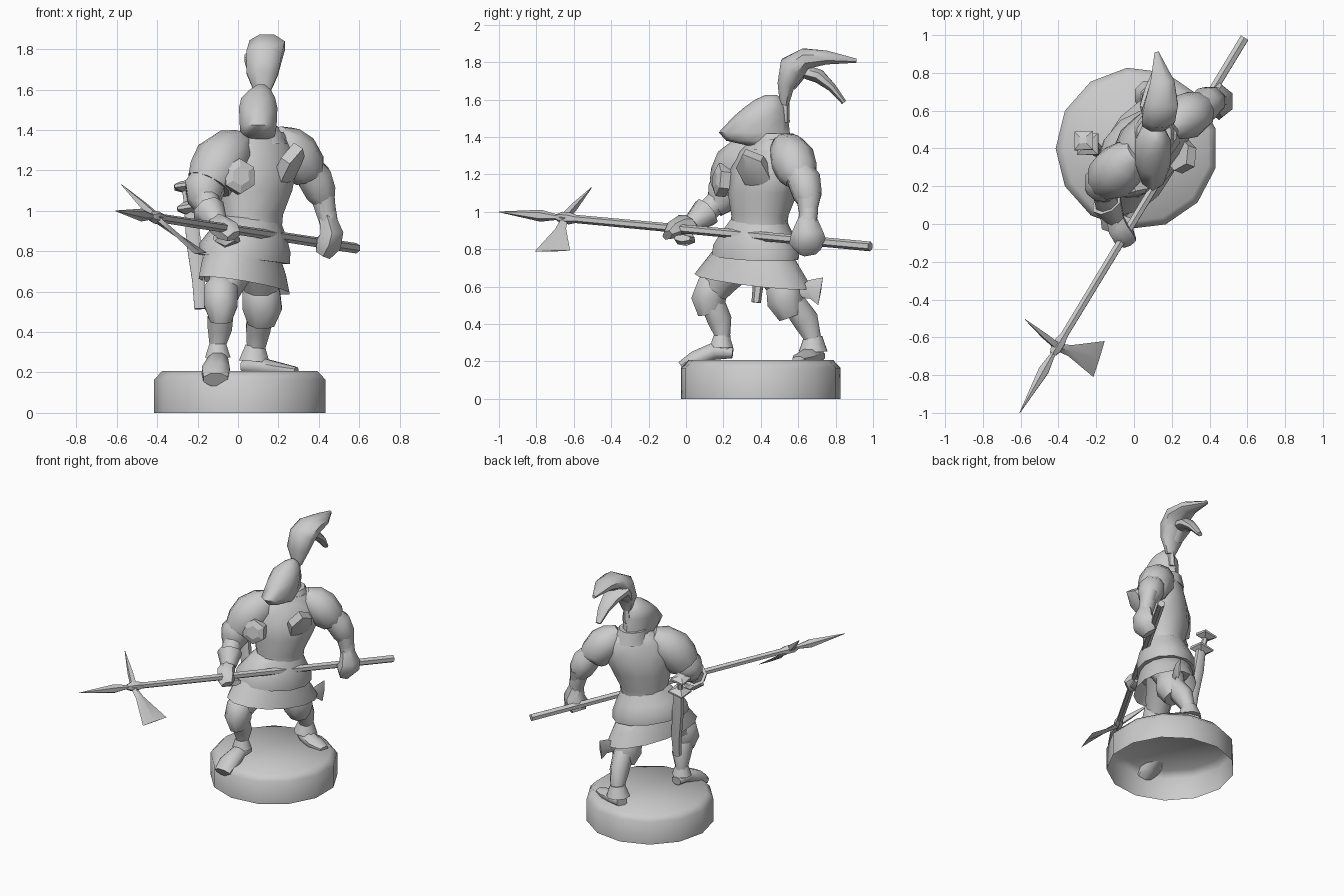
import bpy, bmesh, math
from mathutils import Vector, Matrix


def skin(name, rings, cap_start=True, cap_end=True, angle=55):
    """Skin a list of equal-sized point rings into one object."""
    bm = bmesh.new()
    vs = [[bm.verts.new(p) for p in r] for r in rings]
    n = len(vs[0])
    for a, b in zip(vs, vs[1:]):
        for i in range(n):
            j = (i + 1) % n
            bm.faces.new((a[i], a[j], b[j], b[i]))
    if cap_start:
        bm.faces.new(vs[0])
    if cap_end:
        bm.faces.new(vs[-1])
    bmesh.ops.recalc_face_normals(bm, faces=bm.faces[:])
    me = bpy.data.meshes.new(name)
    bm.to_mesh(me)
    bm.free()
    ob = bpy.data.objects.new(name, me)
    bpy.context.collection.objects.link(ob)
    bpy.context.view_layer.objects.active = ob
    ob.select_set(True)
    bpy.ops.object.shade_smooth_by_angle(angle=math.radians(angle))
    ob.select_set(False)
    return ob


def tube(name, path, sides=8, side=(1, 0, 0), phase=0.5, angle=55):
    """path: (x, y, z, width radius, depth radius); width lies along 'side'."""
    pts = [Vector(p[:3]) for p in path]
    rings = []
    for i, p in enumerate(path):
        t = (pts[min(i + 1, len(pts) - 1)] - pts[max(i - 1, 0)]).normalized()
        u = Vector(side)
        u = (u - t * u.dot(t)).normalized()
        v = t.cross(u)
        a, b = p[3], p[4] if len(p) > 4 else p[3]
        rings.append([pts[i] + u * a * math.cos(k) + v * b * math.sin(k)
                      for k in ((j + phase) * math.tau / sides for j in range(sides))])
    return skin(name, rings, angle=angle)


def stack(name, levels, sides=10, tilt=(0, 0), cap=(True, True)):
    """levels: (x, y, z, rx, ry, turn in degrees) of horizontal ellipses."""
    rings = []
    for x, y, z, rx, ry, turn in levels:
        rot = Matrix.Rotation(math.radians(turn), 3, 'Z')
        ring = []
        for j in range(sides):
            k = (j + 0.5) * math.tau / sides
            d = rot @ Vector((rx * math.cos(k), ry * math.sin(k), 0))
            d.z = d.x * tilt[0] + d.y * tilt[1]
            ring.append(Vector((x, y, z)) + d)
        rings.append(ring)
    return skin(name, rings, *cap)


# Hollow round base, open underneath
stack("base", [(.015, .4, 0, .43, .43, 0), (.015, .4, .165, .43, .43, 0),
               (.015, .4, .207, .39, .39, 0)], 13, cap=(False, True))

# Legs, greaves and feet
tube("right_thigh", [(-.01, .3, .76, .12), (-.06, .19, .64, .09, .1), (-.085, .14, .56, .075)])
tube("right_knee", [(-.08, .18, .65, .06), (-.085, .145, .61, .09), (-.085, .12, .53, .09, .1),
                    (-.085, .13, .45, .055, .07)])
tube("right_shin", [(-.085, .14, .52, .07), (-.09, .18, .42, .065, .07), (-.1, .195, .34, .045),
                    (-.1, .2, .25, .045)])
tube("right_ankle_cuff", [(-.1, .19, .34, .046), (-.1, .19, .275, .068)])
tube("right_foot", [(-.095, .25, .245, .04, .03), (-.1, .15, .255, .055, .05),
                    (-.11, .05, .21, .075, .05), (-.11, -.02, .165, .065, .04)])
tube("left_thigh", [(.1, .43, .76, .12), (.115, .5, .64, .095, .1), (.115, .55, .55, .08)])
tube("left_knee", [(.115, .5, .64, .08), (.115, .52, .6, .1), (.12, .53, .52, .105), (.115, .56, .44, .07)])
tube("left_shin", [(.115, .57, .52, .07), (.1, .64, .42, .065, .075), (.09, .675, .33, .05), (.085, .69, .25, .05)])
tube("left_ankle_cuff", [(.085, .68, .335, .052), (.08, .68, .255, .082)])
tube("left_foot", [(.03, .71, .23, .04, .035), (.1, .67, .23, .06, .05), (.2, .63, .215, .065, .038),
                   (.29, .6, .21, .035, .018)], side=(0, 1, 0))
tube("left_knee_wing", [(.15, .6, .565, .015, .025), (.185, .66, .585, .018, .05), (.2, .72, .575, .008, .075)],
     4, phase=0)

# Skirt and body armour, turned so the right shoulder leads
stack("skirt", [(.03, .36, .63, .335, .2, 65), (.03, .365, .72, .275, .185, 60),
                (.03, .365, .81, .21, .16, 55)], 14, tilt=(-.13, -.08), cap=(False, True))
stack("hip_plate", [(.03, .37, .76, .262, .2, 50), (.035, .375, .82, .255, .2, 50),
                    (.05, .38, .88, .215, .175, 48), (.065, .39, .96, .16, .135, 45)], 12, tilt=(-.1, -.02))
stack("breastplate", [(.065, .39, .92, .165, .14, 45), (.07, .395, .98, .165, .14, 45),
                      (.08, .41, 1.1, .205, .17, 42), (.095, .43, 1.22, .235, .16, 42),
                      (.1, .45, 1.32, .21, .125, 42), (.115, .46, 1.39, .12, .095, 35)], 12)
stack("neck_guard", [(.12, .47, 1.33, .13, .13, 0), (.105, .47, 1.42, .095, .105, 0)])

# Helmet with beaked visor
stack("helmet", [(.1, .45, 1.35, .075, .1, 0), (.1, .39, 1.38, .09, .175, 0),
                 (.1, .365, 1.425, .096, .19, 0), (.1, .4, 1.51, .1, .145, 0),
                 (.1, .425, 1.56, .088, .112, 0), (.11, .445, 1.6, .055, .075, 0),
                 (.115, .455, 1.625, .02, .03, 0)], 10)

# Feather plume in its holder
tube("plume_holder", [(.11, .525, 1.48, .03), (.12, .53, 1.62, .022)], 6)
tube("plume_upper", [(.12, .525, 1.57, .035, .025), (.12, .535, 1.68, .085, .05), (.13, .57, 1.77, .095, .08),
                     (.145, .64, 1.82, .095, .06), (.15, .75, 1.825, .07, .04), (.12, .91, 1.808, .012, .012)])
tube("plume_lower", [(.1, .55, 1.68, .05, .045), (.1, .62, 1.755, .075, .045), (.12, .71, 1.725, .065, .04),
                     (.13, .78, 1.665, .045, .025), (.13, .845, 1.585, .02, .015)])

# Arms: shoulder plates, elbow plates, forearms and gauntlets
tube("right_shoulder_plate", [(.02, .38, 1.34, .07), (-.03, .335, 1.3, .118), (-.085, .285, 1.245, .137),
                              (-.12, .255, 1.18, .132), (-.145, .235, 1.13, .115)], 10)
tube("right_elbow_plate", [(-.145, .23, 1.17, .085), (-.165, .215, 1.12, .105), (-.165, .19, 1.06, .09),
                           (-.155, .15, 1.02, .06)])
tube("right_forearm", [(-.165, .2, 1.09, .065), (-.14, .1, .99, .065), (-.1, .03, .93, .045)])
tube("right_gauntlet_cuff", [(-.145, .11, 1.0, .085), (-.1, .03, .935, .052)])
tube("right_hand", [(-.105, .04, .935, .05), (-.085, -.02, .925, .06), (-.05, -.07, .9, .065, .05),
                    (-.02, -.1, .875, .045, .025)], 6)
tube("right_fingers", [(-.105, -.02, .88, .045, .03), (-.06, .0, .845, .055, .028), (-.005, -.02, .86, .05, .02)],
     6, side=(.5, .85, 0))
tube("left_shoulder_plate", [(.19, .5, 1.37, .06), (.23, .54, 1.33, .105), (.28, .57, 1.28, .122),
                             (.33, .6, 1.21, .11), (.345, .615, 1.18, .09)], 10, side=(0, 1, 0))
tube("left_elbow_plate", [(.335, .6, 1.22, .08), (.38, .635, 1.16, .092), (.41, .65, 1.09, .082),
                          (.43, .655, 1.04, .055)], side=(0, 1, 0))
tube("left_forearm", [(.4, .65, 1.12, .06), (.435, .655, 1.0, .055), (.46, .65, .9, .045)])
tube("left_gauntlet_cuff", [(.425, .655, 1.1, .055, .075), (.445, .65, .97, .045)])
tube("left_hand", [(.44, .65, .98, .045), (.465, .65, .89, .065, .085), (.45, .65, .84, .072, .1),
                   (.42, .66, .785, .045, .06)], 6)

# Armpit discs
for name, c, n, side, w, d in (
        ("right_armpit_disc", (.005, .185, 1.17), (.25, -.95, .1), (0, 0, 1), .088, .085),
        ("left_armpit_disc", (.25, .37, 1.205), (.8, -.3, -.55), (.1, -.11, .2), .14, .09)):
    c, n = Vector(c), Vector(n).normalized()
    tube(name, [(*(c - n * .035), w, d), (*(c + n * .02), w, d), (*(c + n * .035), w * .55, d * .55)],
         6, side=side, phase=0, angle=20)

# Polearm: shaft, socket, top spike, back spike, axe blade
butt, head, tip = Vector((.585, .985, .815)), Vector((-.41, -.655, .968)), Vector((-.605, -1.0, 1.0))
tube("shaft", [(*butt, .026), (*head, .022)], 6)
tube("socket", [(*head.lerp(butt, t), r) for t, r in ((.04, .022), (.02, .032), (-.005, .032), (-.02, .02))], 6)
tube("top_spike", [(*head.lerp(tip, t), r) for t, r in ((0, .018), (.12, .016), (.35, .032), (1, .002))], 6)
tube("back_spike", [(-.39, -.66, .955, .025), (-.47, -.595, 1.03, .02), (-.577, -.505, 1.13, .002)],
     4, phase=0)
tube("axe_blade", [(-.41, -.65, .965, .02, .02), (-.34, -.67, .91, .03, .014),
                   (-.185, -.715, .79, .1, .003)], 4, side=(.04, .19, .02), phase=0)

# Sheathed sword at the right hip
tube("scabbard", [(-.235, .42, 1.0, .035, .03), (-.22, .41, .85, .042, .032), (-.195, .39, .65, .036, .03),
                  (-.19, .375, .515, .03, .025)], 6)
tube("sword_guard", [(-.24, .42, .985, .03), (-.243, .421, 1.01, .08), (-.246, .423, 1.025, .08),
                     (-.25, .425, 1.045, .03)], 4, angle=20)
tube("sword_grip", [(-.243, .42, 1.0, .022), (-.265, .44, 1.13, .018)], 6)
tube("pommel", [(-.262, .437, 1.095, .02), (-.265, .44, 1.115, .07), (-.267, .442, 1.13, .07),
                (-.27, .445, 1.145, .025)], 4, angle=20)
